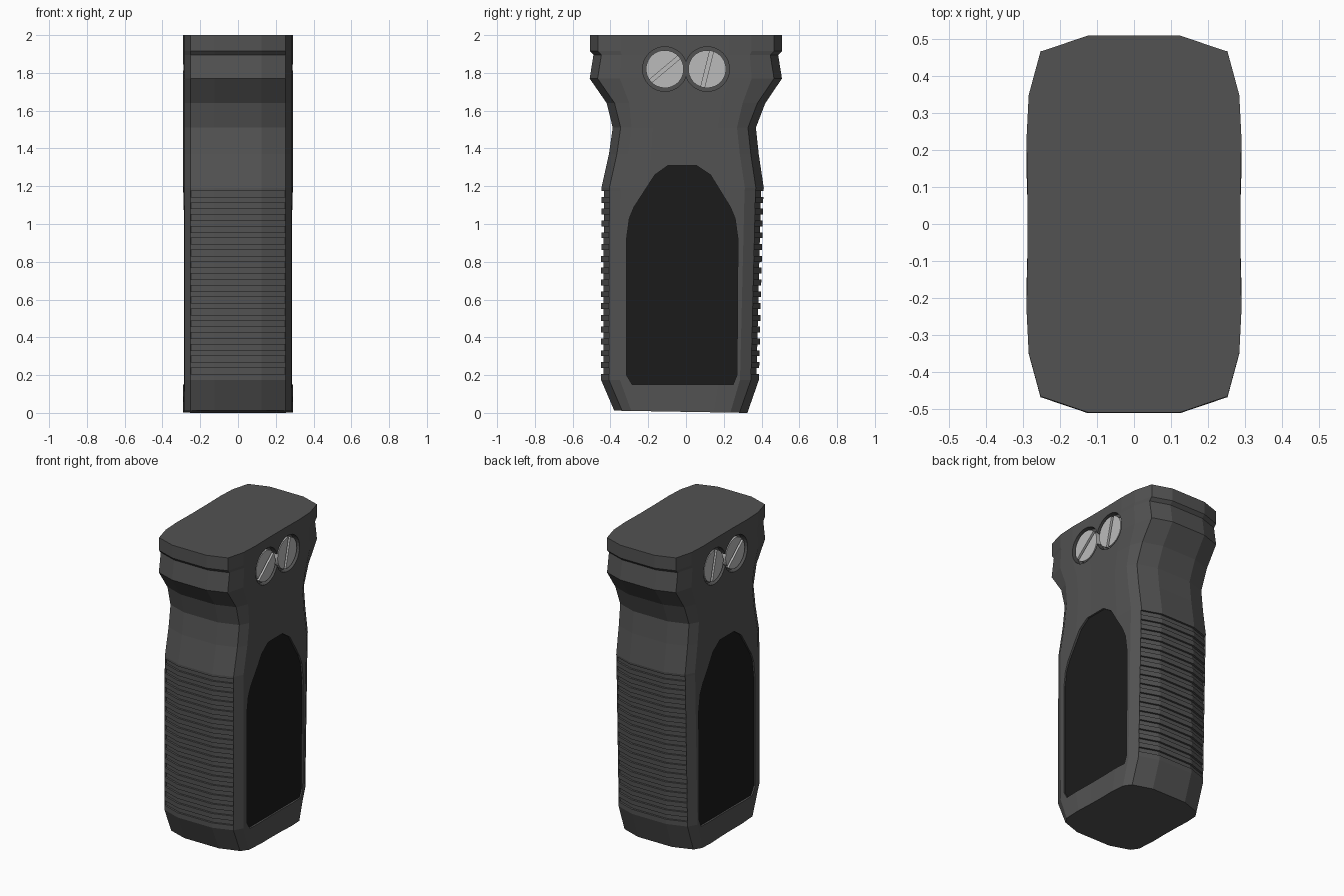
import bpy, bmesh
from math import sin, cos, pi, radians

if "Cube" in bpy.data.objects:
    bpy.data.objects.remove(bpy.data.objects["Cube"])


def material(name, v):
    m = bpy.data.materials.new(name)
    m.diffuse_color = (v, v, v, 1)
    m.use_nodes = True
    m.node_tree.nodes["Principled BSDF"].inputs["Base Color"].default_value = m.diffuse_color
    return m


BODY = material("dark_grey_polymer", 0.085)
PANEL = material("black_rubber", 0.011)
STEEL = material("light_metal", 0.5)


def finish(name, bm, mat):
    bmesh.ops.recalc_face_normals(bm, faces=bm.faces)
    me = bpy.data.meshes.new(name)
    bm.to_mesh(me)
    bm.free()
    ob = bpy.data.objects.new(name, me)
    bpy.context.collection.objects.link(ob)
    me.materials.append(mat)
    return ob


def prism(name, pts, x0, x1, mat):
    """Extrude a (y, z) outline along x."""
    bm = bmesh.new()
    a = bm.faces.new([bm.verts.new((x0, y, z)) for y, z in pts])
    ext = bmesh.ops.extrude_face_region(bm, geom=[a])["geom"]
    for v in ext:
        if isinstance(v, bmesh.types.BMVert):
            v.co.x = x1
    return finish(name, bm, mat)


def arc(cy, cz, r, a0, a1, n):
    return [(cy + r * cos(a0 + (a1 - a0) * i / n), cz + r * sin(a0 + (a1 - a0) * i / n))
            for i in range(n + 1)]


def ring(zf, zb, yf, yb, side, groove=0.0):
    """One horizontal outline of the grip; grooves sink only the end faces."""
    c = 0.042
    pts = []
    for y, s in ((yf, 1), (yb, -1)):
        half = [(0.125, y + s * groove), (0.249, y + s * (c + groove)), (0.252, y + s * c),
                (0.284, y + s * side), (0.290, y * 0.45), (0.287, y * 0.15)]
        pts.append(half)
    f, b = pts
    right = f + b[::-1]
    loop = right + [(-x, y) for x, y in right[::-1]]
    span = yb - yf
    return [(x, y, zf + (zb - zf) * (y - yf) / span) for x, y in loop]


# Grip body: loft of outlines from the top down
rings = [ring(z, z, yf, yb, s) for z, yf, yb, s in (
    (2.0, -0.508, 0.508, 0.16), (1.915, -0.508, 0.508, 0.16), (1.895, -0.49, 0.488, 0.15),
    (1.77, -0.51, 0.508, 0.16), (1.64, -0.42, 0.42, 0.12), (1.51, -0.388, 0.37, 0.10),
    (1.37, -0.408, 0.385, 0.10), (1.19, -0.448, 0.412, 0.10))]
N, TOP, LOW = 16, 1.175, 0.175
pitch = (TOP - LOW) / N
for i in range(N):
    for k, g in ((0, 0), (0, 0.013), (0.5, 0.013), (0.5, 0)):
        t = (i + k) / N
        z = TOP - (i + k) * pitch
        rings.append(ring(z, z, -0.448 - 0.002 * t, 0.41 - 0.024 * t, 0.10, g))
rings.append(ring(LOW, LOW, -0.45, 0.386, 0.10))
rings.append(ring(0.012, 0.0, -0.38, 0.325, 0.09))

bm = bmesh.new()
loops = [[bm.verts.new(p) for p in r] for r in rings]
for a, b in zip(loops, loops[1:]):
    for i in range(len(a)):
        j = (i + 1) % len(a)
        bm.faces.new((a[i], a[j], b[j], b[i]))
bm.faces.new(loops[0])
bm.faces.new(loops[-1])
bmesh.ops.remove_doubles(bm, verts=bm.verts, dist=1e-5)
body = finish("grip_body", bm, BODY)


def cut(cutter):
    mod = body.modifiers.new("recess", "BOOLEAN")
    mod.object = cutter
    mod.operation = "DIFFERENCE"
    mod.solver = "EXACT"
    bpy.context.view_layer.objects.active = body
    bpy.ops.object.modifier_apply(modifier=mod.name)
    bpy.data.objects.remove(cutter)


# Side panel outline, recesses and screw heads on both sides
outline = [(-0.285, 0.15), (0.25, 0.15), (0.27, 0.2), (0.275, 0.92), (0.26, 1.03), (0.235, 1.09),
           (0.13, 1.26), (0.055, 1.31), (-0.095, 1.31), (-0.165, 1.26), (-0.275, 1.09),
           (-0.30, 1.03), (-0.315, 0.92), (-0.315, 0.2)]
CZ, R = 1.82, 0.10
for s, label, angles in ((1, "right", (40, 76)), (-1, "left", (140, 104))):
    cut(prism("panel_cutter", outline, s * 0.26, s * 0.4, BODY))
    prism(f"{label}_side_panel", outline, s * 0.25, s * 0.276, PANEL)
    for cy, ang, end in ((-0.112, angles[0], "front"), (0.112, angles[1], "rear")):
        cut(prism("screw_cutter", arc(cy, CZ, 0.118, 0, 2 * pi * 31 / 32, 31), s * 0.25, s * 0.4, BODY))
        name = f"{label}_{end}_screw"
        prism(name + "_base", arc(cy, CZ, R, 0, 2 * pi * 31 / 32, 31), s * 0.24, s * 0.265, STEEL)
        # two half discs leave the driver slot between them
        for h in (0, 1):
            a = radians(ang) + h * pi
            prism(f"{name}_half_{h + 1}", arc(cy, CZ, R, a + 0.1, a + pi - 0.1, 16),
                  s * 0.262, s * 0.282, STEEL)
